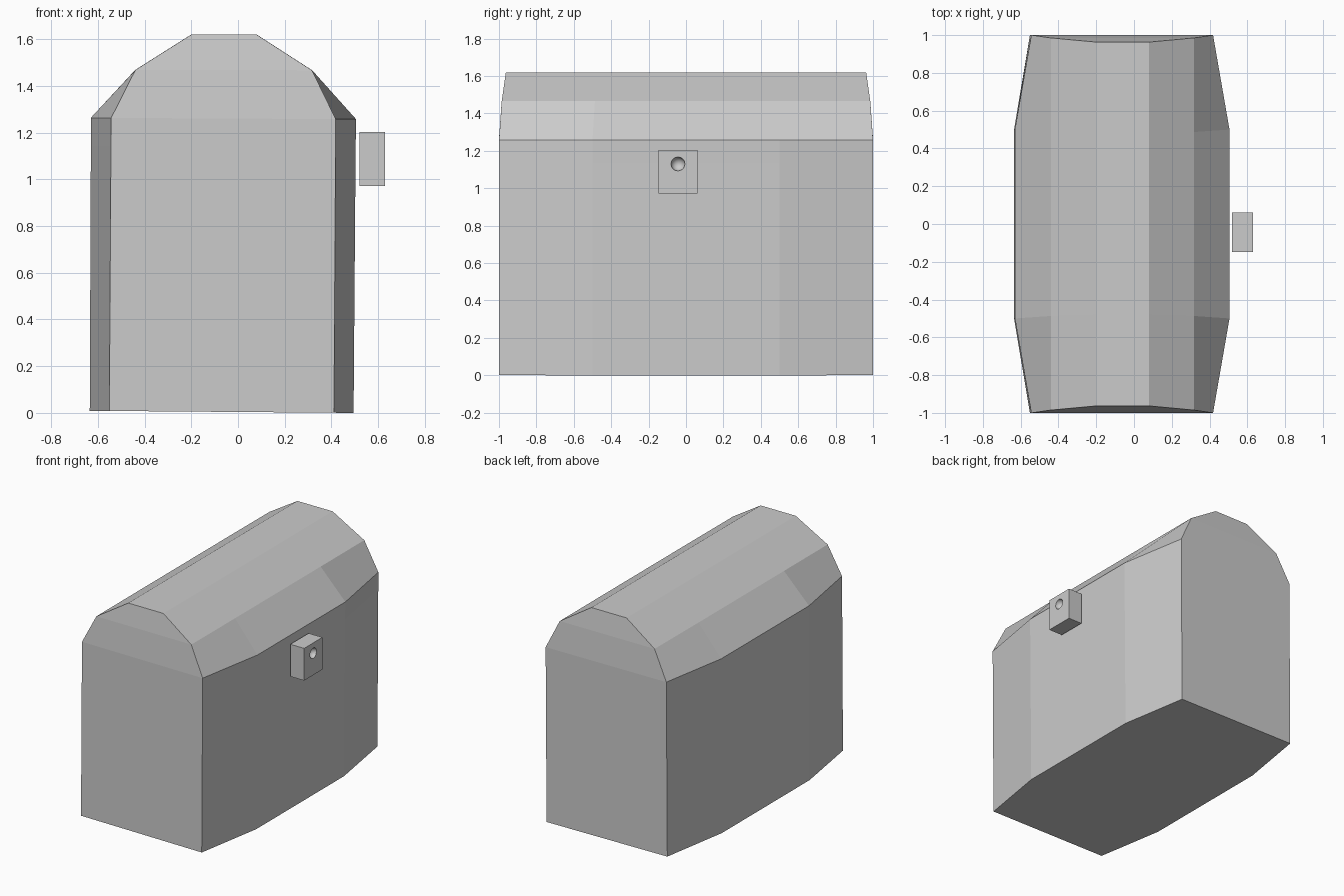
import bpy
import bmesh
import math
from mathutils import Matrix

if "Cube" in bpy.data.objects:
    bpy.data.objects.remove(bpy.data.objects["Cube"])

grey = bpy.data.materials.new("stone_grey")
grey.diffuse_color = (0.6, 0.6, 0.6, 1)
grey.use_nodes = True
grey.node_tree.nodes["Principled BSDF"].inputs["Base Color"].default_value = grey.diffuse_color


def finish(name, bm, smooth=False):
    bmesh.ops.recalc_face_normals(bm, faces=bm.faces)
    for f in bm.faces:
        f.smooth = smooth
    me = bpy.data.meshes.new(name)
    bm.to_mesh(me)
    bm.free()
    me.materials.append(grey)
    ob = bpy.data.objects.new(name, me)
    bpy.context.collection.objects.link(ob)
    return ob


def ring(bm, z, end_w, mid_w, end_y, mid_y, tilt):
    """Eight-sided outline that bulges along its long sides, with a slight lean."""
    half = [(end_w, -end_y), (mid_w, -mid_y), (mid_w, mid_y), (end_w, end_y)]
    outline = half + [(-x, -y) for x, y in half]
    cx = -0.07 + 0.006 * z
    return [bm.verts.new((cx + x, y, z + tilt * (0.565 - x))) for x, y in outline]


def loft(name, levels):
    bm = bmesh.new()
    rings = [ring(bm, *lv) for lv in levels]
    for a, b in zip(rings, rings[1:]):
        for i in range(8):
            j = (i + 1) % 8
            bm.faces.new((a[i], a[j], b[j], b[i]))
    bm.faces.new(rings[0][::-1])
    bm.faces.new(rings[-1])
    return finish(name, bm)


# Chest box and faceted barrel lid, levels: z, end/mid half widths, end/mid y, tilt
seam = (1.134, 0.481, 0.567, 1.0, 0.5, 0.008)
loft("chest_body", [(0.0, 0.481, 0.565, 1.0, 0.5, 0.008), seam])
loft("chest_lid", [
    seam,
    (1.258, 0.481, 0.568, 1.0, 0.5, 0.005),
    (1.467, 0.378, 0.379, 0.985, 0.487, 0.002),
    (1.62, 0.14, 0.141, 0.963, 0.48, 0.0),
])

# Lock block standing off the chest side
bm = bmesh.new()
bmesh.ops.create_cube(bm, size=1, matrix=Matrix.Translation((0.575, -0.043, 1.088))
                      @ Matrix.Diagonal((0.11, 0.208, 0.232, 1)))
lock = finish("lock", bm)

# Rounded keyhole dimple
bm = bmesh.new()
bmesh.ops.create_uvsphere(bm, u_segments=24, v_segments=12, radius=0.037,
                          matrix=Matrix.Translation((0.63, -0.043, 1.13))
                          @ Matrix.Rotation(math.pi / 2, 4, 'Y'))
cutter = finish("keyhole_cutter", bm, smooth=True)
cutter.hide_render = True
cutter.display_type = 'WIRE'
mod = lock.modifiers.new("keyhole", 'BOOLEAN')
mod.operation = 'DIFFERENCE'
mod.solver = 'EXACT'
mod.object = cutter
